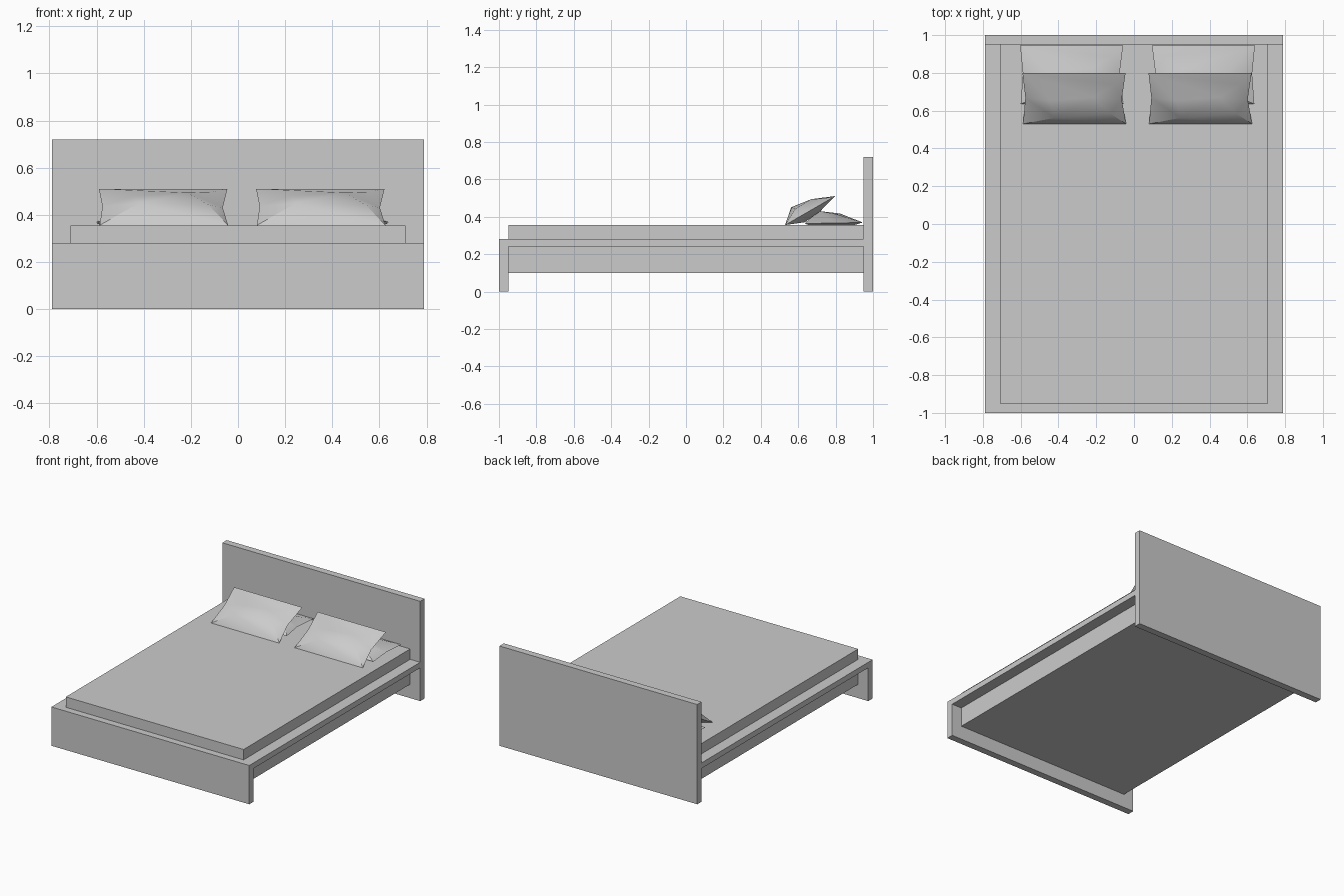
import bpy
import bmesh
import math
from mathutils import Matrix, Vector
from mathutils.geometry import delaunay_2d_cdt

cube = bpy.data.objects.get("Cube")
if cube:
    bpy.data.objects.remove(cube, do_unlink=True)

GREY = (0.6, 0.6, 0.6, 1)
grey = bpy.data.materials.new("plain grey")
grey.use_nodes = True
grey.diffuse_color = GREY
grey.node_tree.nodes["Principled BSDF"].inputs["Base Color"].default_value = GREY


def add_object(name, bm):
    mesh = bpy.data.meshes.new(name)
    bm.to_mesh(mesh)
    bm.free()
    mesh.materials.append(grey)
    obj = bpy.data.objects.new(name, mesh)
    bpy.context.collection.objects.link(obj)
    return obj


def box(name, half_width, y0, y1, z0, z1):
    bm = bmesh.new()
    place = Matrix.Translation((0, (y0 + y1) / 2, (z0 + z1) / 2))
    size = Matrix.Diagonal((2 * half_width, y1 - y0, z1 - z0, 1))
    bmesh.ops.create_cube(bm, size=1, matrix=place @ size)
    return add_object(name, bm)


# Bed frame and mattress
box("headboard", 0.79, 0.95, 1, 0, 0.72)
box("footboard", 0.79, -1, -0.95, 0, 0.28)
box("deck", 0.79, -0.95, 0.95, 0.24, 0.28)
box("base", 0.71, -0.95, 0.95, 0.10, 0.24)
box("mattress", 0.71, -0.95, 0.95, 0.28, 0.355)

# Pillow outline with pinched sides, then the puffed points of each face
OUTLINE = [(-0.272, 0), (0.273, 0), (0.25, 0.15), (0.27, 0.31), (-0.275, 0.31), (-0.26, 0.16)]
UPPER = [(-0.105, 0.075, 0.066), (0.19, 0.09, 0.048), (0.21, 0.25, 0.02),
         (-0.13, 0.17, 0.047), (0.1, 0.19, 0.05)]
LOWER = [(-0.16, 0.1, -0.04), (0.17, 0.1, -0.04), (0.17, 0.2, -0.03), (-0.16, 0.2, -0.03)]


def pillow(name, x, y, z, tilt, flip):
    bm = bmesh.new()
    n = len(OUTLINE)
    rim = [bm.verts.new((u, v, 0)) for u, v in OUTLINE]
    edges = [(i, (i + 1) % n) for i in range(n)]
    for puff in (UPPER, LOWER):
        flat = [Vector(p) for p in OUTLINE] + [Vector(p[:2]) for p in puff]
        verts = rim + [bm.verts.new(p) for p in puff]
        result = delaunay_2d_cdt(flat, edges, [], 1, 1e-5)
        for face in result[2]:
            bm.faces.new([verts[result[3][i][0]] for i in face])
    bm.transform(Matrix.Translation((x, y, z)) @ Matrix.Rotation(math.radians(tilt), 4, "X")
                 @ Matrix.Diagonal((flip, 1, 1, 1)))
    bmesh.ops.recalc_face_normals(bm, faces=bm.faces)
    obj = add_object(name, bm)
    bpy.ops.object.select_all(action="DESELECT")
    obj.select_set(True)
    bpy.context.view_layer.objects.active = obj
    bpy.ops.object.shade_smooth_by_angle(angle=math.radians(30))


# Leaning pillows in front, flat pillows behind them
pillow("right_front_pillow", -0.315, 0.53, 0.356, 30, 1)
pillow("left_front_pillow", 0.352, 0.53, 0.356, 30, 1)
pillow("right_back_pillow", -0.328, 0.635, 0.364, 1, 1)
pillow("left_back_pillow", 0.365, 0.635, 0.364, 1, -1)
